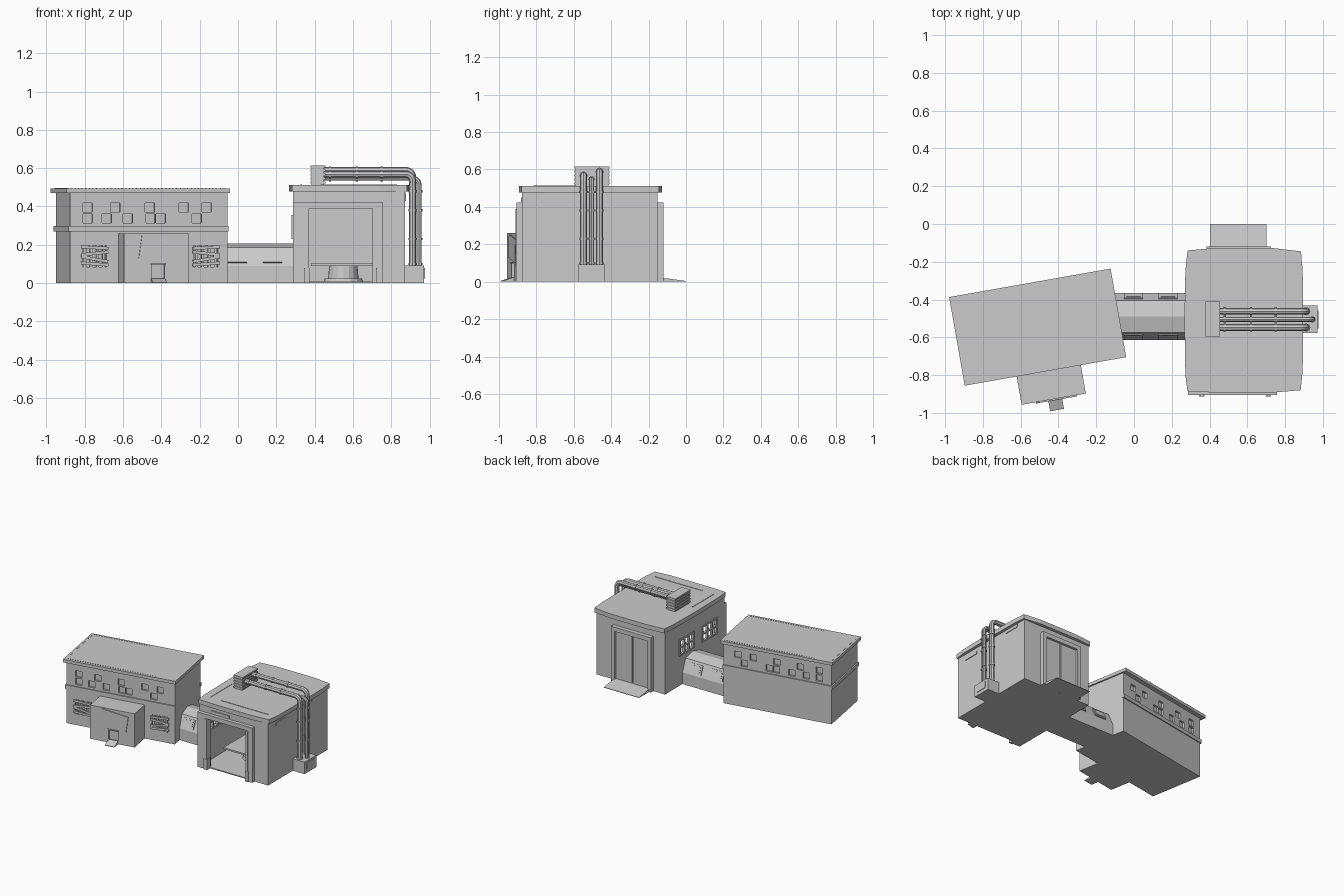
import bpy, bmesh, math
from mathutils import Matrix, Vector

ID = Matrix.Identity(4)
HUT = Matrix.Translation((-0.51, -0.546, 0)) @ Matrix.Rotation(math.radians(10), 4, 'Z')


def finish(name, bm, M=ID):
    bmesh.ops.recalc_face_normals(bm, faces=bm.faces)
    me = bpy.data.meshes.new(name)
    bm.to_mesh(me)
    bm.free()
    ob = bpy.data.objects.new(name, me)
    ob.matrix_world = M
    bpy.context.collection.objects.link(ob)
    return ob


def boxes(name, specs, M=ID):
    """specs: (x0, x1, y0, y1, z0, z1[, tilt in degrees about y])"""
    bm = bmesh.new()
    for s in specs:
        c = Vector(((s[0] + s[1]) / 2, (s[2] + s[3]) / 2, (s[4] + s[5]) / 2))
        R = Matrix.Rotation(math.radians(s[6] if len(s) > 6 else 0), 4, 'Y')
        S = Matrix.Diagonal((s[1] - s[0], s[3] - s[2], s[5] - s[4], 1))
        bmesh.ops.create_cube(bm, size=1, matrix=Matrix.Translation(c) @ R @ S)
    return finish(name, bm, M)


def prism(name, pts, vec, M=ID):
    bm = bmesh.new()
    f = bm.faces.new([bm.verts.new(p) for p in pts])
    r = bmesh.ops.extrude_face_region(bm, geom=[f])
    bmesh.ops.translate(bm, verts=[v for v in r['geom'] if isinstance(v, bmesh.types.BMVert)], vec=vec)
    return finish(name, bm, M)


def cut(ob, specs, M=ID):
    cutter = boxes('cutter', specs, M)
    cutter.hide_render = True
    m = ob.modifiers.new('cut', 'BOOLEAN')
    m.operation, m.object, m.solver = 'DIFFERENCE', cutter, 'EXACT'
    bpy.context.view_layer.update()
    bpy.context.view_layer.objects.active = ob
    bpy.ops.object.modifier_apply(modifier=m.name)
    bpy.data.objects.remove(cutter)


def pipe(name, pts, r):
    cu = bpy.data.curves.new(name, 'CURVE')
    cu.dimensions, cu.bevel_depth, cu.bevel_resolution, cu.use_fill_caps = '3D', r, 2, True
    sp = cu.splines.new('POLY')
    sp.points.add(len(pts) - 1)
    for p, q in zip(sp.points, pts):
        p.co = (*q, 1)
    ob = bpy.data.objects.new(name, cu)
    bpy.context.collection.objects.link(ob)
    bpy.ops.object.select_all(action='DESELECT')
    ob.select_set(True)
    bpy.context.view_layer.objects.active = ob
    bpy.ops.object.convert(target='MESH')
    bpy.ops.object.shade_smooth_by_angle(angle=math.radians(40))


# --- Angled hut on the left (local frame) ---
A0, A1, B0, B1 = -0.412, 0.423, -0.225, 0.205
hut = boxes('hut_walls', [(A0, A1, B0, B1, 0, 0.475)], HUT)
la = lambda x: (x + 0.471) / 0.985          # world x on the front wall -> local
upper = [-0.785, -0.64, -0.46, -0.283, -0.163]
lower = [-0.785, -0.685, -0.575, -0.457, -0.403, -0.215]
panes = [(la(x), z) for xs, z in ((upper, 0.395), (lower, 0.337)) for x in xs]
pockets = [(a - 0.025, a + 0.025, b - 0.015, b + 0.015, z - 0.024, z + 0.024)
           for a, z in panes for b in (B0, B1)]
wins = [la(-0.75), la(-0.167)]
pockets += [(a - 0.063, a + 0.063, B0 - 0.02, B0 + 0.02, 0.085, 0.195) for a in wins]
cut(hut, pockets, HUT)
boxes('hut_band', [(A0 - 0.01, A1 + 0.004, B0 - 0.008, B0 + 0.01, 0.27, 0.298),
                   (A0 - 0.01, A0 + 0.01, B0 - 0.008, B1 + 0.008, 0.27, 0.298),
                   (A0 - 0.01, A1 + 0.004, B1 - 0.01, B1 + 0.008, 0.27, 0.298)], HUT)
boxes('hut_roof', [(-0.434, 0.434, -0.238, 0.238, 0.47, 0.494)], HUT)
rivets = [(-0.405 + i * 0.0193, b) for i in range(43) for b in (-0.218, 0.222)]
rivets += [(-0.418, -0.2 + i * 0.02) for i in range(21)]
boxes('hut_roof_rivets', [(a - .002, a + .002, b - .002, b + .002, 0.493, 0.496) for a, b in rivets], HUT)

# boarded windows
boards = []
for k, a in enumerate(wins):
    boards += [(a + d - 0.007, a + d + 0.007, B0 - 0.002, B0 + 0.01, 0.078, 0.2) for d in (-0.05, -0.017, 0.017, 0.05)]
    boards += [(a - 0.072, a + 0.072, B0 - 0.012, B0 - 0.003, z - 0.008, z + 0.008, t * (1 - 2 * k))
               for z, t in ((0.1, 4), (0.125, 10), (0.155, -6), (0.185, 3))]
boxes('window_boards', boards, HUT)

# entrance block, tilted sheet, hatch and small ramp
porch = boxes('porch', [(-0.155, 0.19, -0.39, B0 + 0.005, 0, 0.26)], HUT)
cut(porch, [(-0.01, 0.06, -0.42, -0.375, 0.02, 0.1)], HUT)
boxes('porch_sheet', [(-0.07, 0.135, -0.397, -0.389, 0.115, 0.24, 8)], HUT)
boxes('hatch_frame', [(-0.016, 0.066, -0.398, -0.389, 0.098, 0.106)], HUT)
prism('hatch_ramp', [(-0.012, -0.39, 0), (-0.012, -0.45, 0), (-0.012, -0.45, 0.004), (-0.012, -0.39, 0.025)],
      (0.074, 0, 0), HUT)

# --- Connecting passage ---
prof = [(-0.125, 0), (-0.125, 0.09), (-0.085, 0.185), (0, 0.206), (0.085, 0.185), (0.125, 0.09), (0.125, 0)]
prism('passage', [(-0.12, -0.49 + y, z) for y, z in prof], (0.415, 0, 0))
for side in (-1, 1):
    ang = math.atan2(0.095, 0.04)
    for i, x in enumerate((-0.003, 0.18)):
        M = Matrix.Translation((x, -0.49 + side * 0.105, 0.1375)) @ Matrix.Rotation(-side * ang, 4, 'X')
        boxes('passage_window', [(-0.05, 0.05, -0.034, 0.034, -0.003, 0.007)], M)
        boxes('passage_pane', [(-0.038, 0.038, -0.022, 0.022, 0, 0.01)], M)

# --- Garage on the right ---
X0, X1, Y0, Y1 = 0.286, 0.872, -0.877, -0.152
garage = boxes('garage_walls', [(X0, X1, Y0, Y1, 0, 0.478)])
cut(garage, [(X0 + 0.02, X1 - 0.02, Y0 + 0.02, Y1 - 0.02, 0.008, 0.46)])
sidewin = [(-0.50, -0.33), (-0.78, -0.61)]
holes = [(0.368, 0.705, Y0 - 0.02, Y0 + 0.05, 0.008, 0.39)]
holes += [(X0 - 0.05, X0 + 0.05, a, b, 0.235, 0.35) for a, b in sidewin]
cut(garage, holes)
roof = [(0.283, -0.14), (0.272, -0.25), (0.267, -0.5), (0.272, -0.8), (0.283, -0.885), (0.42, -0.892), (0.74, -0.892),
        (0.882, -0.88), (0.893, -0.78), (0.896, -0.5), (0.893, -0.25), (0.884, -0.145), (0.74, -0.128), (0.42, -0.128)]
prism('garage_roof', [(x, y, 0.478) for x, y in roof], (0, 0, 0.034))
boxes('roof_strips', [(0.327, 0.334, -0.81, -0.55, 0.51, 0.515), (0.43, 0.83, -0.815, -0.808, 0.51, 0.515)])
boxes('wall_vents', [(0.385, 0.54, Y0 - 0.005, Y0 + 0.005, 0.427, 0.45),
                     (X1 - 0.005, X1 + 0.005, -0.79, -0.67, 0.428, 0.452),
                     (X1 - 0.005, X1 + 0.005, -0.35, -0.23, 0.45, 0.472)])
bars = []
for a, b in sidewin:
    bars += [(X0 - 0.006, X0 + 0.012, y - 0.006, y + 0.006, 0.229, 0.356)
             for y in (a, a + (b - a) / 3, a + (b - a) * 2 / 3, b)]
    bars += [(X0 - 0.006, X0 + 0.012, a - 0.006, b + 0.006, z - 0.006, z + 0.006) for z in (0.235, 0.2925, 0.35)]
boxes('garage_window_bars', bars)

# front doorway surround with protruding posts
boxes('front_surround', [(X0, 0.368, -0.905, Y0 + 0.002, 0, 0.423), (0.705, 0.757, -0.905, Y0 + 0.002, 0, 0.423),
                         (0.368, 0.705, -0.905, Y0 + 0.002, 0.39, 0.423)])
boxes('front_posts', [(0.35, 0.37, -0.912, -0.87, 0, 0.39), (0.703, 0.72, -0.912, -0.87, 0, 0.39),
                      (0.345, 0.374, -0.914, -0.87, 0, 0.08), (0.699, 0.725, -0.914, -0.87, 0, 0.08)])

# lift inside the garage
bm = bmesh.new()
for r, z, h in ((0.105, 0.015, 0.02), (0.08, 0.055, 0.075)):
    bmesh.ops.create_cone(bm, cap_ends=True, segments=16, radius1=r, radius2=r * 0.92, depth=h,
                          matrix=Matrix.Translation((0.55, -0.55, z)))
finish('lift_base', bm)
boxes('lift_plate', [(0.38, 0.71, -0.72, -0.38, 0.09, 0.102)])

# rear door and ramp
boxes('rear_surround', [(0.385, 0.415, Y1 - 0.002, -0.12, 0, 0.423), (0.695, 0.725, Y1 - 0.002, -0.12, 0, 0.423),
                        (0.385, 0.725, Y1 - 0.002, -0.12, 0.39, 0.423)])
boxes('rear_door_leaves', [(0.415, 0.551, Y1 - 0.002, -0.138, 0, 0.39), (0.559, 0.695, Y1 - 0.002, -0.138, 0, 0.39)])
prism('rear_ramp', [(0.402, -0.145, 0), (0.402, 0, 0), (0.402, 0, 0.004), (0.402, -0.12, 0.02), (0.402, -0.145, 0.02)],
      (0.3, 0, 0))

# --- Roof unit, pipes and wall box ---
boxes('roof_unit', [(0.385, 0.45, -0.59, -0.415, 0.51, 0.612)])
boxes('roof_unit_fins', [(0.379, 0.456, -0.596, -0.409, z, z + 0.011) for z in (0.52, 0.541, 0.562, 0.583, 0.604)])
boxes('wall_box', [(X1 - 0.01, 0.972, -0.577, -0.432, 0, 0.092)])
boxes('wall_box_panel', [(0.97, 0.976, -0.552, -0.458, 0.025, 0.078)])
for y, top, xe, r in ((-0.548, 0.568, 0.912, 0.018), (-0.505, 0.548, 0.945, 0.013), (-0.462, 0.588, 0.912, 0.018)):
    e = 0.035
    arc = [(xe - e + e * math.sin(t), y, top - e + e * math.cos(t)) for t in [i * math.pi / 12 for i in range(7)]]
    pipe('pipe', [(0.44, y, top)] + arc + [(xe, y, 0.08)], r)
    for x in (0.48, 0.62, 0.75):
        pipe('pipe_collar', [(x - 0.006, y, top), (x + 0.006, y, top)], r + 0.004)
    for z in (0.1, 0.23, 0.38, 0.48):
        pipe('pipe_collar', [(xe, y, z - 0.006), (xe, y, z + 0.006)], r + 0.004)
